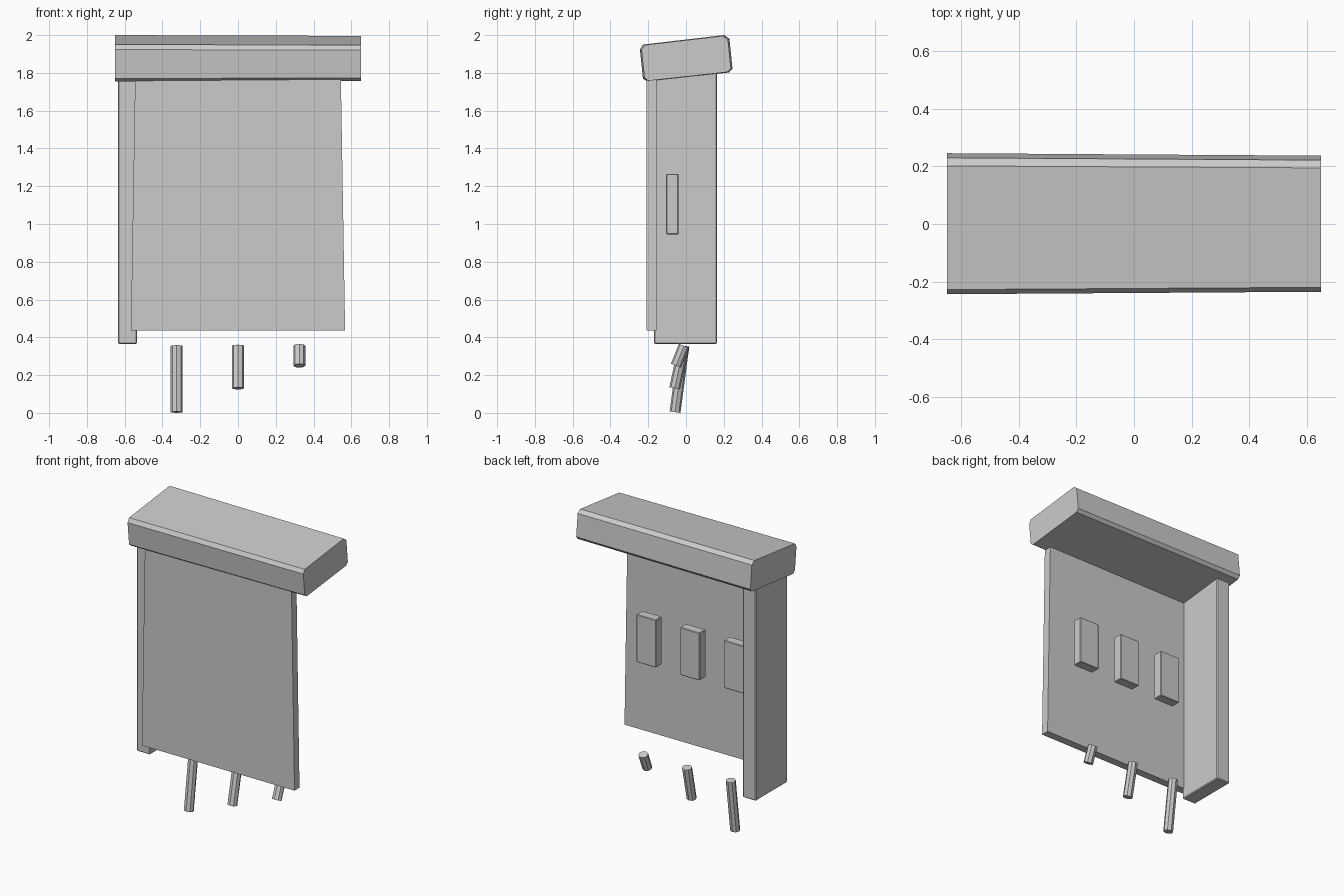
import bpy, bmesh, math
from mathutils import Vector

cube = bpy.data.objects.get("Cube")
if cube:
    bpy.data.objects.remove(cube, do_unlink=True)

grey = bpy.data.materials.new("plain grey")
grey.use_nodes = True
colour = (0.6, 0.6, 0.6, 1)
grey.diffuse_color = colour
grey.node_tree.nodes["Principled BSDF"].inputs["Base Color"].default_value = colour


def finish(name, bm):
    bmesh.ops.recalc_face_normals(bm, faces=bm.faces)
    mesh = bpy.data.meshes.new(name)
    bm.to_mesh(mesh)
    bm.free()
    mesh.materials.append(grey)
    obj = bpy.data.objects.new(name, mesh)
    bpy.context.collection.objects.link(obj)
    return obj


def box(name, low, high, top_scale=1.0, bevel=0.0):
    """Box between two corners, optionally narrowed in x at the top."""
    bm = bmesh.new()
    bmesh.ops.create_cube(bm, size=1)
    low, high = Vector(low), Vector(high)
    mid, size = (low + high) / 2, high - low
    for v in bm.verts:
        sx = top_scale if v.co.z > 0 else 1
        v.co = mid + Vector((v.co.x * size.x * sx, v.co.y * size.y, v.co.z * size.z))
    obj = finish(name, bm)
    if bevel:
        mod = obj.modifiers.new("edge bevel", "BEVEL")
        mod.width = bevel
        mod.segments = 1
    return obj


def rod(name, bottom, top, radius, sides=8):
    """Straight faceted rod between two points."""
    bottom, top = Vector(bottom), Vector(top)
    axis = top - bottom
    bm = bmesh.new()
    bmesh.ops.create_cone(bm, cap_ends=True, segments=sides, radius1=radius,
                          radius2=radius, depth=axis.length)
    for v in bm.verts:
        v.co.y *= 0.9
    tilt = math.atan2(axis.y, axis.z)
    obj = finish(name, bm)
    obj.location = (bottom + top) / 2
    obj.rotation_euler.x = -tilt
    return obj


# Tilted top cap: chamfered profile, slightly smaller at the left end
profile = [(-0.244, 1.923), (-0.228, 1.95), (0.202, 2.0), (0.23, 1.98),
           (0.246, 1.823), (0.228, 1.802), (-0.206, 1.754), (-0.228, 1.77)]
bm = bmesh.new()
ends = []
for x, s in ((-0.65, 1.0), (0.65, 0.965)):
    ends.append([bm.verts.new((x, y * s, 1.877 + (z - 1.877) * s)) for y, z in profile])
for ring in ends:
    bm.faces.new(ring)
for i in range(len(profile)):
    j = (i + 1) % len(profile)
    bm.faces.new((ends[0][i], ends[0][j], ends[1][j], ends[1][i]))
finish("top_cap", bm)

# Front panel and the single side post
box("front_panel", (-0.567, -0.21, 0.435), (0.567, -0.157, 1.79), top_scale=0.96)
box("side_post", (-0.635, -0.17, 0.365), (-0.535, 0.165, 1.82), bevel=0.006)

# Three blocks behind the panel, with a tilted rod below each
rods = [("right", -0.325, -0.058, 0.004), ("middle", 0, -0.06, 0.13),
        ("left", 0.325, -0.053, 0.25)]
for side, x, y, z in rods:
    box(side + "_block", (x - 0.073, -0.105, 0.945), (x + 0.073, -0.04, 1.265), bevel=0.004)
    rod(side + "_rod", (x, y, z), (x, -0.011, 0.355), 0.032)
